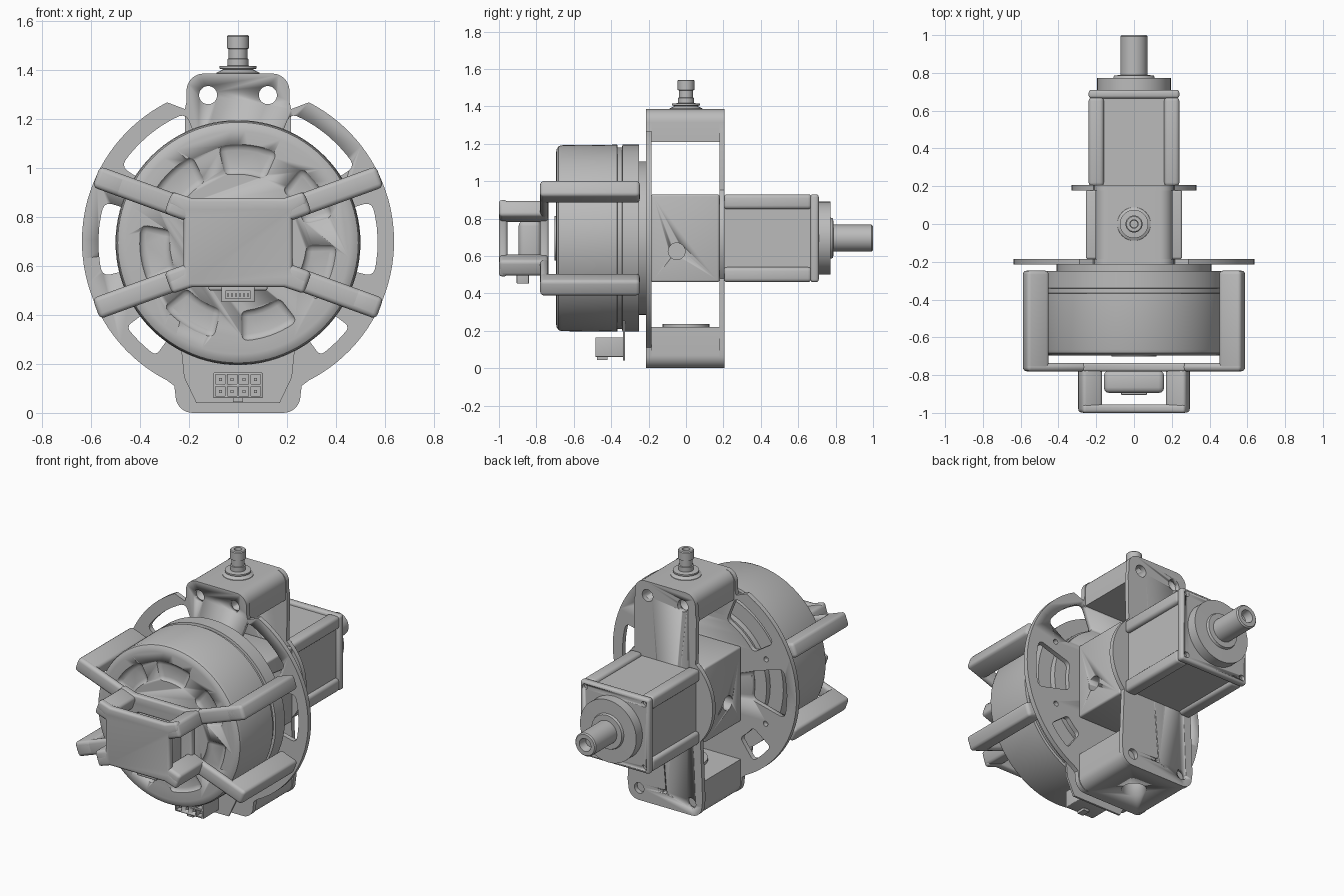
import bpy, bmesh, math
from math import sin, cos, pi, radians
from mathutils import Matrix, Vector

if "Cube" in bpy.data.objects:
    bpy.data.objects.remove(bpy.data.objects["Cube"])

GREY = (0.5, 0.5, 0.5, 1)
mat = bpy.data.materials.new("machined grey")
mat.use_nodes = True
mat.diffuse_color = GREY
mat.node_tree.nodes["Principled BSDF"].inputs["Base Color"].default_value = GREY
ZC = 0.695  # height of the motor axis


def finish(name, bm, bevel=0.0, segments=3):
    bmesh.ops.recalc_face_normals(bm, faces=bm.faces)
    mesh = bpy.data.meshes.new(name)
    bm.to_mesh(mesh)
    bm.free()
    ob = bpy.data.objects.new(name, mesh)
    bpy.context.collection.objects.link(ob)
    mesh.materials.append(mat)
    if bevel:
        mod = ob.modifiers.new("bevel", "BEVEL")
        mod.width, mod.segments = bevel, segments
        mod.limit_method, mod.angle_limit = "ANGLE", radians(40)
    bpy.ops.object.select_all(action="DESELECT")
    bpy.context.view_layer.objects.active = ob
    ob.select_set(True)
    if bevel:
        bpy.ops.object.modifier_apply(modifier="bevel")
    bpy.ops.object.shade_smooth_by_angle(angle=radians(35))
    return ob


def prism(name, pts, y0, y1, bevel=0.0):
    """Extrude an (x, z) outline along y."""
    bm = bmesh.new()
    face = bm.faces.new([bm.verts.new((x, y0, z)) for x, z in pts])
    new = bmesh.ops.extrude_face_region(bm, geom=[face])["geom"]
    verts = [v for v in new if isinstance(v, bmesh.types.BMVert)]
    bmesh.ops.translate(bm, verts=verts, vec=(0, y1 - y0, 0))
    return finish(name, bm, bevel)


def box(name, x, y, z, bevel=0.0, tilt=0.0):
    """Box from ranges, optionally turned about y through its centre."""
    c = Vector([(r[0] + r[1]) / 2 for r in (x, y, z)])
    size = [r[1] - r[0] for r in (x, y, z)]
    bm = bmesh.new()
    bmesh.ops.create_cube(bm, size=1)
    m = Matrix.Translation(c) @ Matrix.Rotation(tilt, 4, "Y") @ Matrix.Diagonal((*size, 1))
    bmesh.ops.transform(bm, matrix=m, verts=bm.verts)
    return finish(name, bm, bevel)


def lathe(name, profile, axis="y", centre=(0, 0, ZC), steps=72):
    """Revolve (radius, position) points about an axis."""
    bm = bmesh.new()
    rings = []
    for r, h in profile:
        ring = []
        for i in range(steps):
            a, b = r * cos(2 * pi * i / steps), r * sin(2 * pi * i / steps)
            p = {"x": (h, a, b), "y": (a, h, b), "z": (a, b, h)}[axis]
            ring.append(bm.verts.new(Vector(p) + Vector(centre)))
        rings.append(ring)
    for lo, hi in zip(rings, rings[1:]):
        for i in range(steps):
            j = (i + 1) % steps
            bm.faces.new((lo[i], lo[j], hi[j], hi[i]))
    bm.faces.new(rings[0])
    bm.faces.new(rings[-1])
    return finish(name, bm)


def rod(name, r, a, b, axis="y", centre=(0, 0, ZC), steps=32):
    return lathe(name, [(r, a), (r, b)], axis, centre, steps)


def cut(ob, cutters):
    for c in cutters:
        mod = ob.modifiers.new("cut", "BOOLEAN")
        mod.operation, mod.solver, mod.object = "DIFFERENCE", "EXACT", c
        bpy.context.view_layer.objects.active = ob
        bpy.ops.object.modifier_apply(modifier="cut")
        bpy.data.objects.remove(c)


def arc(cx, cz, r, a0, a1, n=8):
    return [(cx + r * cos(radians(a0 + (a1 - a0) * i / n)),
             cz + r * sin(radians(a0 + (a1 - a0) * i / n))) for i in range(n + 1)]


def mirrored(half):
    return half + [(-x, z) for x, z in reversed(half)]


def sector(r0, r1, a0, a1, y0, y1, bevel=0.03):
    pts = arc(0, ZC, r1, a0, a1, 6) + arc(0, ZC, r0, a1, a0, 6)
    return prism("window_cutter", pts, y0, y1, bevel)


def plate_outline(radius, a0, a1):
    half = arc(0.185, 0.07, 0.07, -90, 0) + [(0.26, 0.11)]
    half += arc(0, 0.70, radius, a0, a1, 40)
    half += [(0.217, 1.24), (0.21, 1.27)] + arc(0.14, 1.315, 0.07, 0, 90)
    return mirrored(half)


def mount_holes():
    return [rod("hole_cutter", 0.037, -0.4, 0.4, "y", (s * 0.122, 0, 1.297)) for s in (-1, 1)]


# Front plate with openings
front = prism("front_plate", plate_outline(0.637, -63, 63), -0.215, -0.185)
holes = mount_holes()
for lo, hi, r0 in ((-14, 17, 0.33), (33, 68, 0.40), (-54, -37, 0.42)):
    holes += [sector(r0, 0.57, lo, hi, -0.3, -0.1),
              sector(r0, 0.57, 180 - hi, 180 - lo, -0.3, -0.1)]
for a in (25, 155, -26, 206):
    x, z = 0.47 * cos(radians(a)), 0.47 * sin(radians(a))
    holes.append(rod("hole_cutter", 0.016, -0.3, -0.1, "y", (x, 0, ZC + z), 16))
cut(front, holes)

# Rear plate
rear = prism("rear_plate", plate_outline(0.33, -42, 50), 0.178, 0.207)
cut(rear, mount_holes()
    + [rod("hole_cutter", 0.033, 0, 0.4, "y", (s * 0.18, 0, 0.075)) for s in (-1, 1)]
    + [rod("hole_cutter", 0.014, 0, 0.4, "y", (0, 0, 0.1))])

# Top and bottom spacer blocks
top = prism("top_block", mirrored([(0.205, 1.21)] + arc(0.135, 1.315, 0.07, 0, 90)), -0.186, 0.179)
cut(top, mount_holes())
bottom = prism("bottom_block", mirrored(arc(0.18, 0.07, 0.07, -90, 0) + [(0.25, 0.22)]), -0.186, 0.179)
cut(bottom, [rod("hole_cutter", 0.07, -0.1, 0.15, "z", (0, 0, 0))])
rod("bottom_boss", 0.125, 0.215, 0.237, "z", (0, 0, 0))

# Gearbox between the plates, with side ports
e, c = 0.235, 0.205
gearbox = box("gearbox", (-0.255, 0.255), (-0.186, 0.179), (ZC - e, ZC + e), 0.012)
cut(gearbox, [rod("port_cutter", 0.045, s * 0.15, s * 0.4, "x", (0, -0.05, 0.625)) for s in (-1, 1)])

# Rear motor body, corner rails and end cap
box("rear_motor_body", (-0.215, 0.215), (0.2, 0.67), (ZC - 0.215, ZC + 0.215))
for sx in (-1, 1):
    for sz in (-1, 1):
        x, z = sx * 0.2, ZC + sz * 0.195
        box("corner_rail", (x - 0.04, x + 0.04), (0.2, 0.672), (z - 0.04, z + 0.04), 0.02)
cap = box("rear_motor_cap", (-0.24, 0.24), (0.665, 0.71), (ZC - e, ZC + e), 0.015)
cut(cap, [rod("hole_cutter", 0.018, 0.69, 0.8, "y", (sx * c, 0, ZC + sz * 0.2), 16)
          for sx in (-1, 1) for sz in (-1, 1)])
lathe("output_flange", [(0.195, 0.70), (0.195, 0.772), (0.11, 0.773), (0.105, 0.787), (0.07, 0.788)])
lathe("output_shaft", [(0.072, 0.78), (0.072, 0.993), (0.065, 1.0), (0.04, 1.0), (0.03, 0.95)], steps=40)

# Drum rotor with shallow pockets in its face
rotor = lathe("drum_rotor", [(0.455, -0.695), (0.475, -0.692), (0.491, -0.682), (0.497, -0.665),
                             (0.5, -0.368), (0.485, -0.365), (0.485, -0.342),
                             (0.5, -0.34), (0.5, -0.25)], steps=96)
cut(rotor, [sector(0.275, 0.405, 84 + k * 360 / 7 - 18, 84 + k * 360 / 7 + 18, -0.8, -0.68, 0.035)
            for k in range(7)])
rod("rotor_hub", 0.12, -0.702, -0.68)
rod("stator_mount", 0.41, -0.252, -0.213, steps=72)

# Circuit board and power connector
prism("circuit_board", mirrored([(0.17, 0.04), (0.22, 0.145), (0.24, 0.34)]), -0.337, -0.325)
plug = box("power_connector", (-0.1, 0.1), (-0.485, -0.335), (0.06, 0.165), 0.004)
cut(plug, [box("socket_cutter", (x - 0.019, x + 0.019), (-0.5, -0.42), (z - 0.019, z + 0.019))
           for x in (-0.072, -0.024, 0.024, 0.072) for z in (0.088, 0.137)])
for x in (-0.072, -0.024, 0.024, 0.072):
    for z in (0.088, 0.137):
        box("power_pin", (x - 0.006, x + 0.006), (-0.47, -0.40), (z - 0.006, z + 0.006))
box("power_latch", (-0.02, 0.02), (-0.475, -0.42), (0.045, 0.062))

# Four-armed guard: legs, spokes and inner posts
for sx in (-1, 1):
    for sz in (-1, 1):
        tilt = -sx * sz * radians(20)

        def bar(name, x, dz, length, y0, y1):
            cx, cz = sx * x, ZC + sz * dz
            box(name, (cx - length / 2, cx + length / 2), (y0, y1), (cz - 0.045, cz + 0.045), 0.02, tilt)
        bar("guard_leg", 0.52, 0.248, 0.125, -0.78, -0.247)
        bar("guard_spoke", 0.393, 0.202, 0.395, -0.78, -0.735)
        bar("guard_post", 0.232, 0.143, 0.115, -0.999, -0.735)

# Guard front and back panels
quarter = [(0.222, 0.10), (0.23, 0.125), (0.285, 0.155), (0.268, 0.208), (0.19, 0.182)]
side = [(x, ZC - z) for x, z in reversed(quarter)] + [(x, ZC + z) for x, z in quarter]
prism("guard_front_panel", mirrored(side), -1.0, -0.955, 0.015)
prism("guard_back_panel", mirrored(side), -0.78, -0.735, 0.012)

# Sensor housed inside the guard
box("sensor_body", (-0.16, 0.16), (-0.895, -0.775), (0.53, 0.79), 0.03)
box("sensor_ledge", (-0.12, 0.12), (-0.88, -0.8), (0.5, 0.54), 0.008)
socket = box("sensor_connector", (-0.068, 0.068), (-0.905, -0.84), (0.452, 0.535), 0.004)
cut(socket, [box("socket_cutter", (-0.052, 0.052), (-0.95, -0.87), (0.466, 0.498))])
for i in range(6):
    x = -0.04 + i * 0.016
    box("sensor_pin", (x - 0.004, x + 0.004), (-0.895, -0.86), (0.476, 0.488))

# Cable gland on top
lathe("cable_gland", [(0.09, 1.38), (0.088, 1.388), (0.06, 1.402), (0.075, 1.405), (0.075, 1.415),
                      (0.043, 1.417), (0.043, 1.445), (0.038, 1.447), (0.038, 1.485), (0.045, 1.488),
                      (0.045, 1.537), (0.04, 1.542), (0.022, 1.542), (0.02, 1.52)],
      "z", (0, 0, 0), 36)
